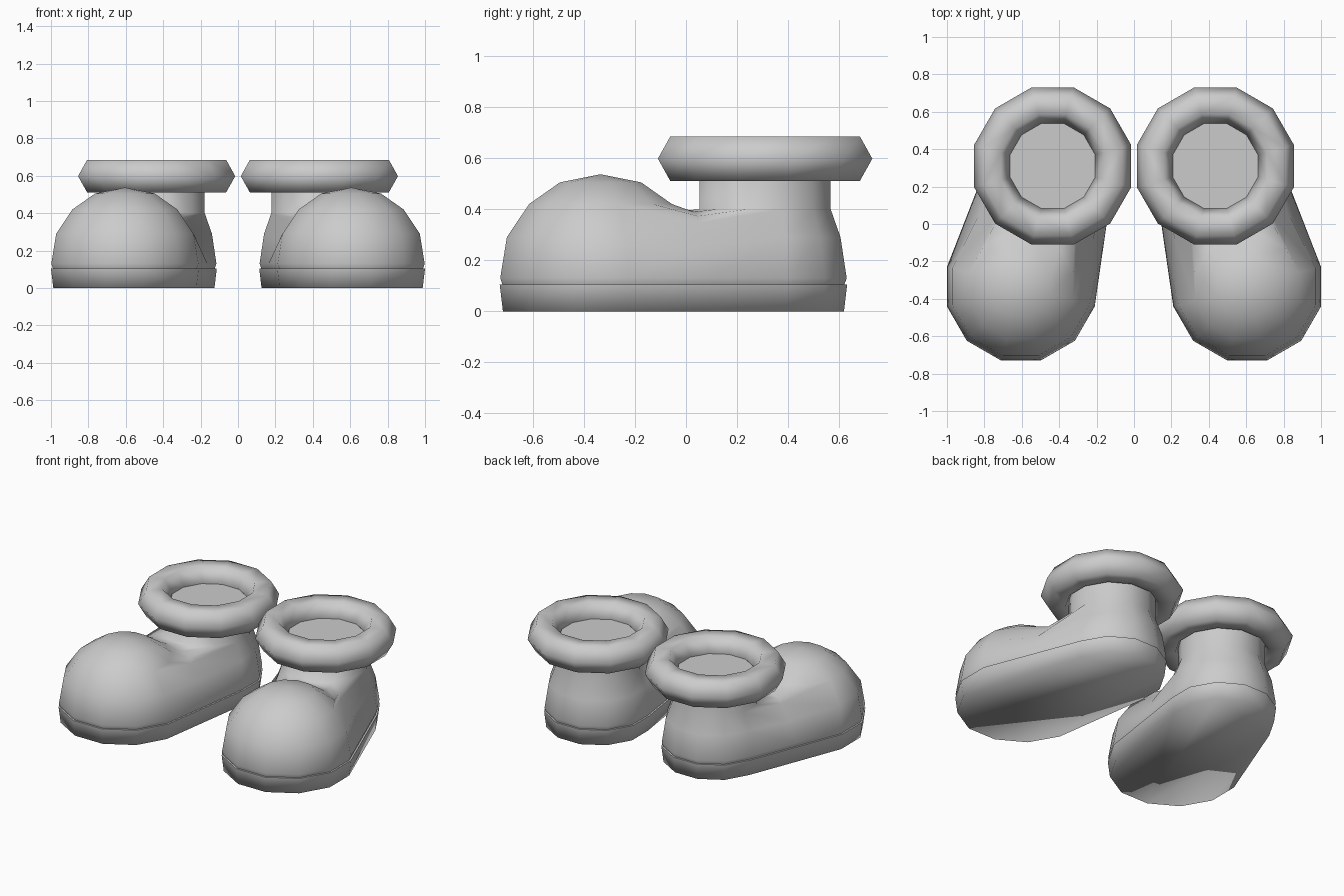
import bpy, bmesh, math
from mathutils import Vector

if "Cube" in bpy.data.objects:
    bpy.data.objects.remove(bpy.data.objects["Cube"], do_unlink=True)

grey = bpy.data.materials.new("plain_grey")
grey.use_nodes = True
grey.diffuse_color = (0.6, 0.6, 0.6, 1)
grey.node_tree.nodes["Principled BSDF"].inputs["Base Color"].default_value = (0.6, 0.6, 0.6, 1)

SIDES = 12
TOE = Vector((0.605, -0.335, 0))
HEEL = Vector((0.435, 0.31, 0))
# (radius, height) profiles; the first four rings of each are bridged together
TOE_PROFILE = [(0.398, 0.105), (0.407, 0.13), (0.38, 0.29), (0.29, 0.42), (0.165, 0.505)]
HEEL_PROFILE = [(0.322, 0.105), (0.331, 0.13), (0.306, 0.29), (0.266, 0.40), (0.266, 0.59)]
JOIN = 3


def point(centre, radius, z, i):
    a = math.radians(15 + 30 * i)
    return centre + Vector((radius * math.cos(a), radius * math.sin(a), z))


def finish(bm, name, side):
    """Mirror to the wanted side, clean up and make a smooth object."""
    for v in bm.verts:
        v.co.x *= side
    bmesh.ops.delete(bm, geom=[v for v in bm.verts if not v.link_faces], context='VERTS')
    bmesh.ops.recalc_face_normals(bm, faces=bm.faces)
    for f in bm.faces:
        f.smooth = True
    mesh = bpy.data.meshes.new(name)
    bm.to_mesh(mesh)
    bm.free()
    mesh.materials.append(grey)
    bpy.context.collection.objects.link(bpy.data.objects.new(name, mesh))


def strip(bm, a, b, closed=False):
    """Quads between two rows of vertices."""
    n = len(a)
    for i in range(n if closed else n - 1):
        j = (i + 1) % n
        bm.faces.new((a[i], a[j], b[j], b[i]))


def lathe(bm, centre, profile, tip_z, open_sides):
    """Turned shape with a fan on top and a gap low down for the bridge."""
    rings = [[bm.verts.new(point(centre, r, z, i)) for i in range(SIDES)] for r, z in profile]
    for level in range(len(rings) - 1):
        for i in range(SIDES):
            if level < JOIN and i in open_sides:
                continue
            j = (i + 1) % SIDES
            low, high = rings[level], rings[level + 1]
            bm.faces.new((low[i], low[j], high[j], high[i]))
    tip = bm.verts.new(centre + Vector((0, 0, tip_z)))
    for i in range(SIDES):
        bm.faces.new((rings[-1][i], rings[-1][(i + 1) % SIDES], tip))
    return rings


def shoe_upper(name, side):
    bm = bmesh.new()
    toe = lathe(bm, TOE, TOE_PROFILE, 0.537, range(0, 6))
    heel = lathe(bm, HEEL, HEEL_PROFILE, 0.59, range(6, 12))
    for i in range(SIDES):
        bm.edges.get((heel[-1][i], heel[-1][(i + 1) % SIDES])).smooth = False
    # Instep: up one side, over the saddle and down the other
    path = [(k, 0) for k in range(JOIN)] + [(JOIN, i) for i in range(7)]
    path += [(k, 6) for k in reversed(range(JOIN))]
    front = [toe[k][i] for k, i in path]
    back = [heel[k][-i % SIDES] for k, i in path]
    axis = (TOE + HEEL) / 2
    middle = []
    for (k, i), a, b in zip(path, front, back):
        p = (a.co + b.co) / 2
        t = abs(i - 3) / 3
        pinch, drop = 1.0, 0.0
        if k == JOIN:
            pinch, drop = 1 - 0.2 * t, 0.015 + 0.05 * t * t
        elif k == JOIN - 1:
            pinch, drop = 0.9, 0.03
        p = Vector((axis.x + (p.x - axis.x) * pinch, axis.y + (p.y - axis.y) * pinch, p.z - drop))
        middle.append(bm.verts.new(p))
    strip(bm, front, middle)
    strip(bm, middle, back)
    finish(bm, name, side)


def sole(name, side):
    bm = bmesh.new()
    rows = []
    for inset, z in ((0.013, 0), (0, 0.105)):
        row = [point(TOE, 0.409 - inset, z, i) for i in range(6, 13)]
        row += [point(HEEL, 0.333 - inset, z, i) for i in range(0, 7)]
        rows.append([bm.verts.new(p) for p in row])
    strip(bm, rows[0], rows[1], closed=True)
    bm.faces.new(rows[0])
    lid = bm.faces.new(rows[1])
    for e in lid.edges:
        e.smooth = False
    finish(bm, name, side)


def cuff(name, side):
    bm = bmesh.new()
    rings = []
    for k in range(6):
        a = math.radians(60 * k)
        r, z = 0.335 + 0.1 * math.cos(a), 0.598 + 0.1 * math.sin(a)
        rings.append([bm.verts.new(point(HEEL, r, z, i)) for i in range(SIDES)])
    for k in range(6):
        strip(bm, rings[k], rings[(k + 1) % 6], closed=True)
    finish(bm, name, side)


for label, side in (("left", 1), ("right", -1)):
    shoe_upper(label + "_shoe_upper", side)
    sole(label + "_sole", side)
    cuff(label + "_ankle_cuff", side)
